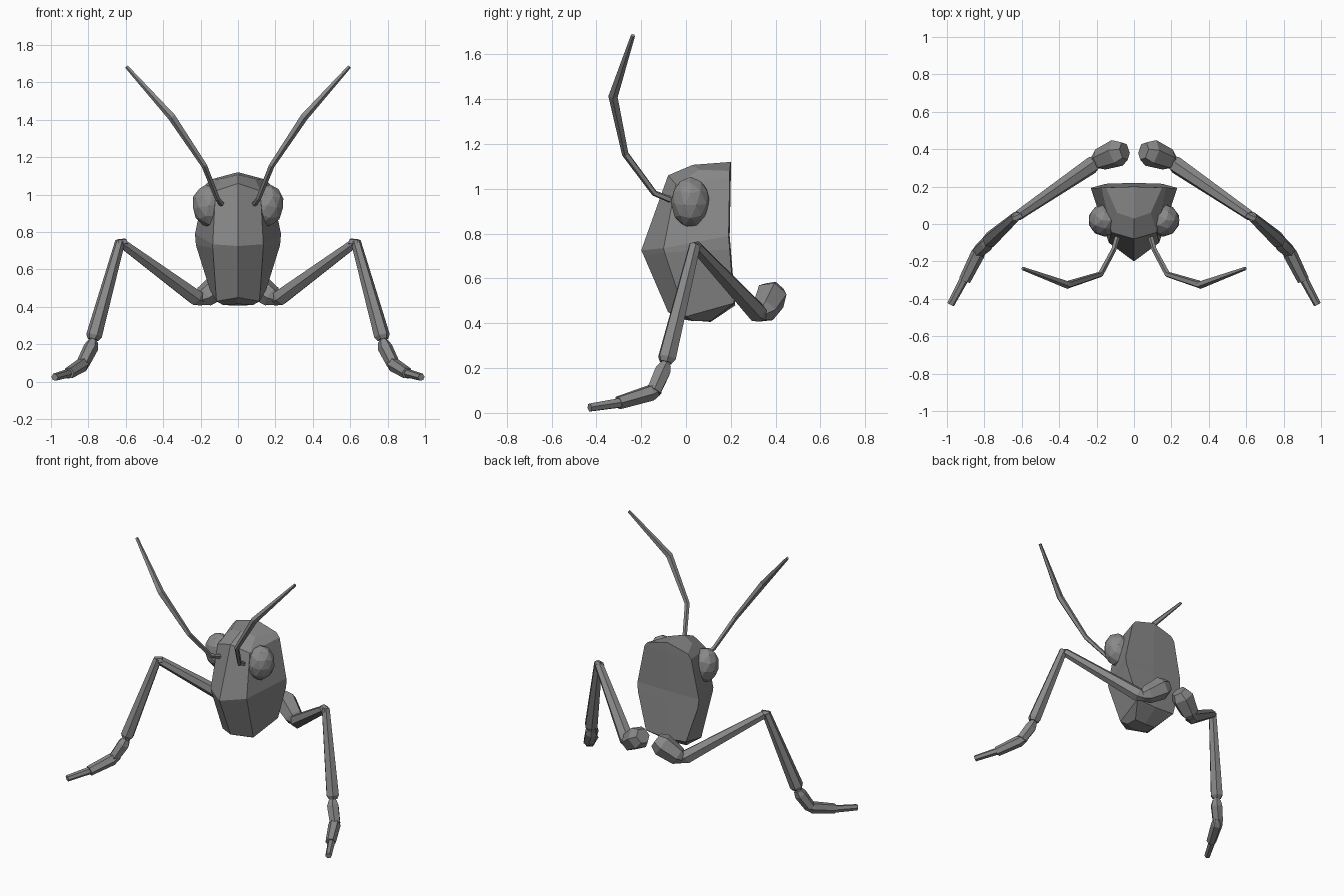
import bpy, bmesh, math
from mathutils import Vector, Matrix

if "Cube" in bpy.data.objects:
    bpy.data.objects.remove(bpy.data.objects["Cube"])

grey = bpy.data.materials.new("chitin_grey")
grey.diffuse_color = (0.25, 0.25, 0.25, 1)
grey.use_nodes = True
grey.node_tree.nodes["Principled BSDF"].inputs["Base Color"].default_value = grey.diffuse_color


def finish(name, bm):
    bmesh.ops.recalc_face_normals(bm, faces=bm.faces[:])
    me = bpy.data.meshes.new(name)
    bm.to_mesh(me)
    bm.free()
    me.materials.append(grey)
    ob = bpy.data.objects.new(name, me)
    bpy.context.collection.objects.link(ob)
    return ob


def tube(name, path, sides):
    """Faceted tube through (x, y, z, radius) points, capped at both ends."""
    bm = bmesh.new()
    pts = [Vector(p[:3]) for p in path]
    rings = []
    for i, c in enumerate(pts):
        a, b = pts[max(i - 1, 0)], pts[min(i + 1, len(pts) - 1)]
        d = (b - a).normalized()
        u = d.cross(Vector((0.3, 1, 0.2))).normalized()
        v = d.cross(u)
        ring = []
        for k in range(sides):
            t = 2 * math.pi * (k + 0.5) / sides
            ring.append(bm.verts.new(c + (u * math.cos(t) + v * math.sin(t)) * path[i][3]))
        rings.append(ring)
    for r, s in zip(rings, rings[1:]):
        for k in range(sides):
            n = (k + 1) % sides
            bm.faces.new((r[k], r[n], s[n], s[k]))
    bm.faces.new(rings[0])
    bm.faces.new(rings[-1])
    return finish(name, bm)


# Head: rows of front centre, front corner, back corner, back centre
rows = [
    [(0, .03, 1.107), (.09, .06, 1.085), (.15, .195, 1.08), (0, .2, 1.12)],
    [(0, -.08, 1.06), (.12, -.045, 1.02), (.175, .195, 1.05), (0, .2, 1.05)],
    [(0, -.2, .725), (.135, -.10, .735), (.23, .19, .79), (0, .195, .79)],
    [(0, -.19, .705), (.135, -.095, .715), (.225, .195, .73), (0, .2, .73)],
    [(0, -.08, .45), (.115, 0, .43), (.15, .215, .49), (0, .22, .48)],
    [(0, -.0, .415), (.08, .03, .41), (.08, .11, .41), (0, .11, .406)],
]
bm = bmesh.new()
grid = [[bm.verts.new(p) for p in row] for row in rows]
for r, s in zip(grid, grid[1:]):
    for k in range(3):
        bm.faces.new((r[k], r[k + 1], s[k + 1], s[k]))
bm.faces.new(grid[0])
bm.faces.new(grid[-1])
half = bm.verts[:] + bm.edges[:] + bm.faces[:]
dup = bmesh.ops.duplicate(bm, geom=half)["geom"]
for v in dup:
    if isinstance(v, bmesh.types.BMVert):
        v.co.x *= -1
bmesh.ops.remove_doubles(bm, verts=bm.verts[:], dist=0.0005)
finish("head", bm)

# Limb paths for one side: x, y, z, radius
parts = {
    "antenna": (5, [(.08, -.04, .94, .016), (.11, -.14, .98, .014), (.18, -.27, 1.155, .016),
                    (.353, -.325, 1.415, .022), (.595, -.237, 1.684, .01)]),
    "hip": (6, [(.05, .39, .545, .05), (.09, .38, .52, .075),
                (.18, .345, .455, .06), (.21, .33, .44, .035)]),
    "thigh": (6, [(.19, .34, .435, .03), (.225, .315, .45, .047), (.62, .045, .74, .028)]),
    "knee": (6, [(.60, .05, .745, .022), (.645, .03, .74, .022)]),
    "shin": (6, [(.63, .04, .75, .027), (.77, -.085, .245, .043), (.775, -.09, .225, .03)]),
    "ankle": (6, [(.772, -.088, .235, .022), (.78, -.097, .2, .025)]),
    "upper_foot": (6, [(.775, -.092, .215, .028), (.785, -.105, .185, .04),
                       (.83, -.145, .095, .036)]),
    "middle_foot": (6, [(.815, -.125, .11, .028), (.835, -.16, .088, .038),
                        (.905, -.30, .045, .032)]),
    "toe": (6, [(.90, -.28, .047, .024), (.98, -.43, .024, .02)]),
}
for label, sign in (("right", 1), ("left", -1)):
    for name, (sides, path) in parts.items():
        ob = tube(f"{label}_{name}", [p for p in path], sides)
        if sign < 0:
            ob.data.transform(Matrix.Scale(-1, 4, Vector((1, 0, 0))))
            ob.data.flip_normals()
    # Faceted oval eye
    bm = bmesh.new()
    bmesh.ops.create_icosphere(bm, subdivisions=2, radius=1)
    m = (Matrix.Translation((sign * .155, .02, .94)) @ Matrix.Rotation(sign * .15, 4, 'Y')
         @ Matrix.Diagonal((.09, .088, .115, 1)))
    bmesh.ops.transform(bm, matrix=m, verts=bm.verts[:])
    finish(f"{label}_eye", bm)
